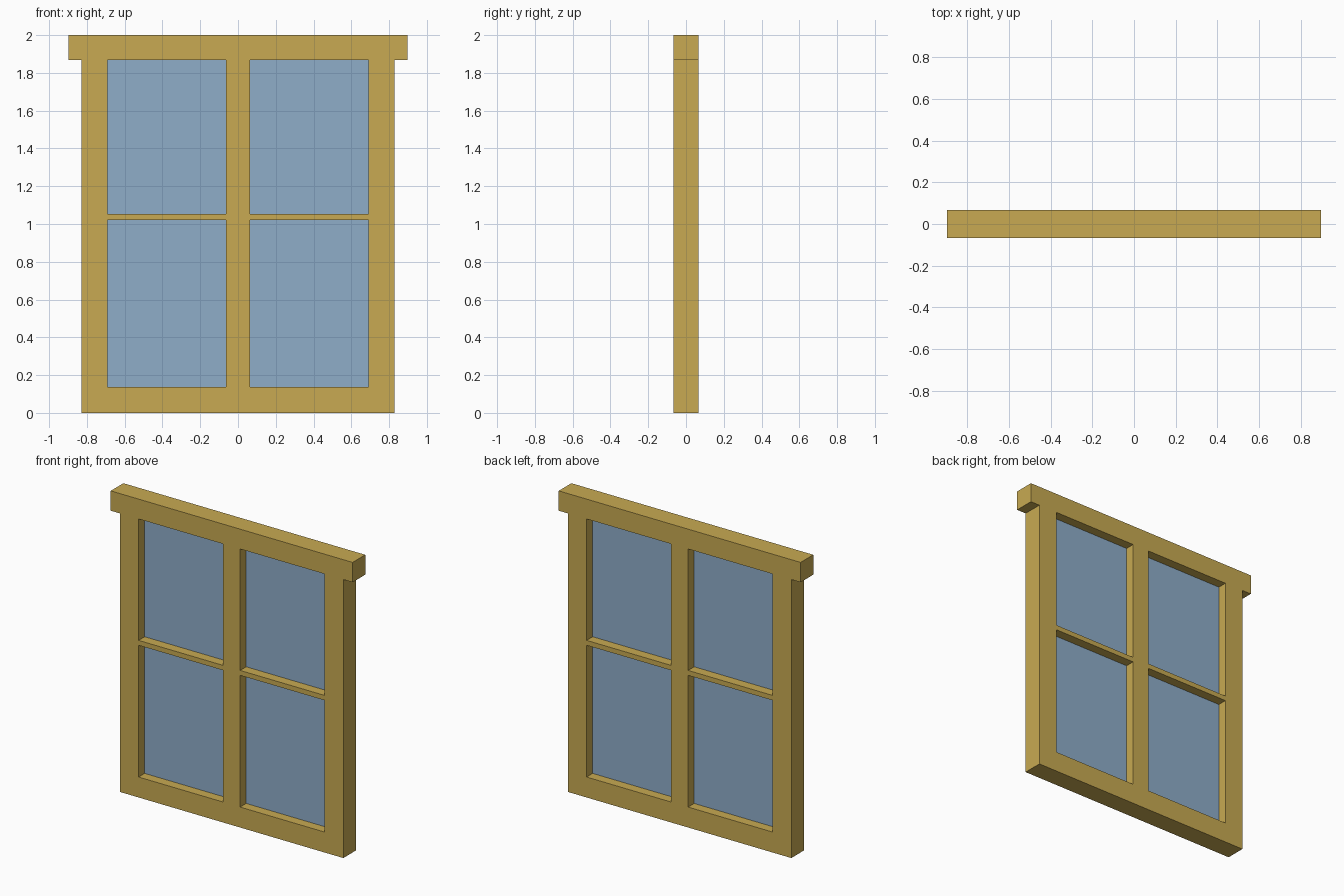
import bpy
from math import pi

cube = bpy.data.objects.get("Cube")
if cube:
    bpy.data.objects.remove(cube, do_unlink=True)


def material(name, rgb):
    mat = bpy.data.materials.new(name)
    mat.use_nodes = True
    mat.diffuse_color = (*rgb, 1)
    mat.node_tree.nodes["Principled BSDF"].inputs["Base Color"].default_value = (*rgb, 1)
    return mat


wood = material("golden wood", (0.578, 0.402, 0.084))
blue = material("pale blue glass", (0.275, 0.423, 0.584))

# Main dimensions
half_depth = 0.067
outer, head = 0.828, 0.897         # half widths of frame and header
inner, mullion = 0.69, 0.063       # side edges of the openings
sill, head_z, top = 0.137, 1.867, 2.0
bar_low, bar_high = 1.02, 1.053    # horizontal glazing bar


def rectangle(x0, x1, z0, z1):
    return [(x0, z0), (x1, z0), (x1, z1), (x0, z1)]


openings = []
for z0, z1 in ((sill, bar_low), (bar_high, head_z)):
    openings.append(rectangle(mullion, inner, z0, z1))
    openings.append(rectangle(-inner, -mullion, z0, z1))

# Frame: stepped outline with four openings, extruded to its depth
right_side = [(outer, 0), (outer, head_z), (head, head_z), (head, top)]
outline = right_side + [(-x, z) for x, z in reversed(right_side)]

curve = bpy.data.curves.new("window_frame", "CURVE")
curve.dimensions = "2D"
curve.fill_mode = "BOTH"
curve.extrude = half_depth
for loop in [outline] + openings:
    spline = curve.splines.new("POLY")
    spline.points.add(len(loop) - 1)
    for point, (x, z) in zip(spline.points, loop):
        point.co = (x, z, 0, 1)
    spline.use_cyclic_u = True
    spline.use_smooth = False
curve.materials.append(wood)
frame = bpy.data.objects.new("window_frame", curve)
frame.rotation_euler.x = pi / 2
bpy.context.collection.objects.link(frame)
bpy.ops.object.select_all(action="DESELECT")
frame.select_set(True)
bpy.context.view_layer.objects.active = frame
bpy.ops.object.convert(target="MESH")

# Glass: one thin pane in the middle of each opening
for name, loop in zip(("lower_left", "lower_right", "upper_left", "upper_right"), openings):
    (x0, z0), (x1, z1) = loop[0], loop[2]
    bpy.ops.mesh.primitive_cube_add(size=1, location=((x0 + x1) / 2, 0, (z0 + z1) / 2))
    pane = bpy.context.object
    pane.name = name + "_glass"
    pane.scale = (x1 - x0, 0.006, z1 - z0)
    pane.data.materials.append(blue)
